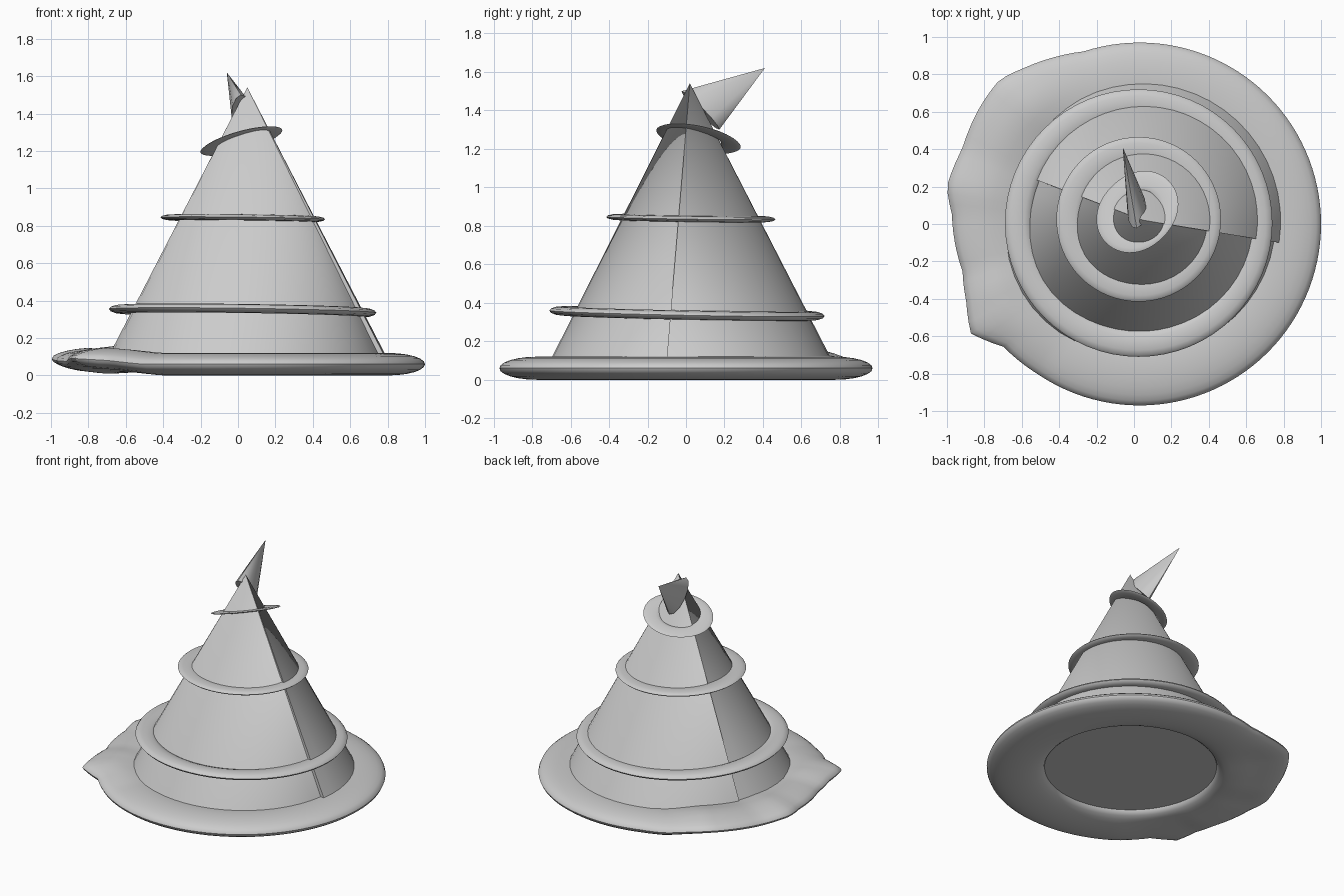
import bpy, bmesh, math
from mathutils import Vector

if "Cube" in bpy.data.objects:
    bpy.data.objects.remove(bpy.data.objects["Cube"])


def finish(bm, name, angle=40):
    bmesh.ops.recalc_face_normals(bm, faces=bm.faces)
    mesh = bpy.data.meshes.new(name)
    bm.to_mesh(mesh)
    bm.free()
    ob = bpy.data.objects.new(name, mesh)
    bpy.context.collection.objects.link(ob)
    bpy.ops.object.select_all(action='DESELECT')
    ob.select_set(True)
    bpy.context.view_layer.objects.active = ob
    bpy.ops.object.shade_smooth_by_angle(angle=math.radians(angle))
    return ob


def flat_torus(name, centre, major, minor, half_height, slope=(0, 0), oval=0,
               segs=64, sides=16, warp=None):
    bm = bmesh.new()
    rings = []
    for i in range(segs):
        a = 2 * math.pi * i / segs
        ring = []
        for j in range(sides):
            b = 2 * math.pi * j / sides
            r, z = major + minor * math.cos(b), half_height * math.sin(b)
            if warp:
                r, z = warp(math.degrees(a), r, z)
            r *= 1 + oval * math.sin(2 * a)  # stretched along the diagonal
            x, y = r * math.cos(a), r * math.sin(a)
            z += slope[0] * x + slope[1] * y
            ring.append(bm.verts.new(Vector((x, y, z)) + Vector(centre)))
        rings.append(ring)
    for i in range(segs):
        p, q = rings[i], rings[(i + 1) % segs]
        for j in range(sides):
            k = (j + 1) % sides
            bm.faces.new((p[j], q[j], q[k], p[k]))
    return finish(bm, name)


# rippled left edge of the brim: (angle, outward push, lift at the edge)
RIPPLE = [(108, 0, 0), (118, 0.035, 0.01), (127, 0.07, 0.035), (134, 0.105, 0.05),
          (143, 0.09, 0.04), (157, 0.06, 0.02), (169, 0.08, 0.03), (177, 0.035, 0.02),
          (195, 0.01, 0.015), (204, 0.045, 0.03), (213, 0.105, 0.03), (222, 0.01, 0.02),
          (236, 0, 0)]


def brim_warp(deg, r, z):
    t = max(0, min(1, (r - 0.62) / 0.35))
    for (a0, p0, l0), (a1, p1, l1) in zip(RIPPLE, RIPPLE[1:]):
        if a0 <= deg < a1:
            f = (deg - a0) / (a1 - a0)
            r += (p0 + (p1 - p0) * f) * t * t
            z += (l0 + (l1 - l0) * f) * min(1, 1.7 * t)
    return r, z


flat_torus("brim", (0.03, 0, 0.06), 0.775, 0.195, 0.06, segs=120, sides=24, warp=brim_warp)

# crown: a cone whose back panel overlaps the front one; the front bulges to the left
bm = bmesh.new()
apex = bm.verts.new((0.05, 0.02, 1.54))
base = []
for start, end, radius, bulge, n in [(-9, 159, 0.765, 0, 24), (159, 351, 0.735, 0.055, 26)]:
    for i in range(n + 1):
        deg = start + (end - start) * i / n
        a = math.radians(deg)
        r = radius + bulge * math.exp(-((deg - 212) / 38) ** 2)
        base.append(bm.verts.new((0.05 + r * math.cos(a), 0.015 + r * math.sin(a), 0.06)))
for i, v in enumerate(base):
    bm.faces.new((v, base[(i + 1) % len(base)], apex))
bm.faces.new(base)
finish(bm, "crown")

# thin hoops around the crown
HOOPS = [("lower_hoop", (0.025, 0.005, 0.345), 0.645, 0.07, 0.024, (-0.014, -0.02)),
         ("middle_hoop", (0.025, 0.025, 0.84), 0.375, 0.065, 0.016, (-0.012, -0.015)),
         ("upper_hoop", (0.018, 0.065, 1.253), 0.165, 0.05, 0.008, (0.31, -0.25), 0.1)]
for hoop in HOOPS:
    flat_torus(*hoop, sides=12)

# bent tip: flattened spike leaning back
bm = bmesh.new()
tip = bm.verts.new((-0.06, 0.41, 1.62))
centre = Vector((0.015, 0.075, 1.40))
across, down = Vector((0.05, 0.012, 0.01)), Vector((0, 0.098, -0.1))
ring = [bm.verts.new(centre + across * math.cos(a) + down * math.sin(a))
        for a in (2 * math.pi * i / 12 for i in range(12))]
for i, v in enumerate(ring):
    bm.faces.new((v, ring[(i + 1) % 12], tip))
bm.faces.new(ring)
finish(bm, "bent_tip")
